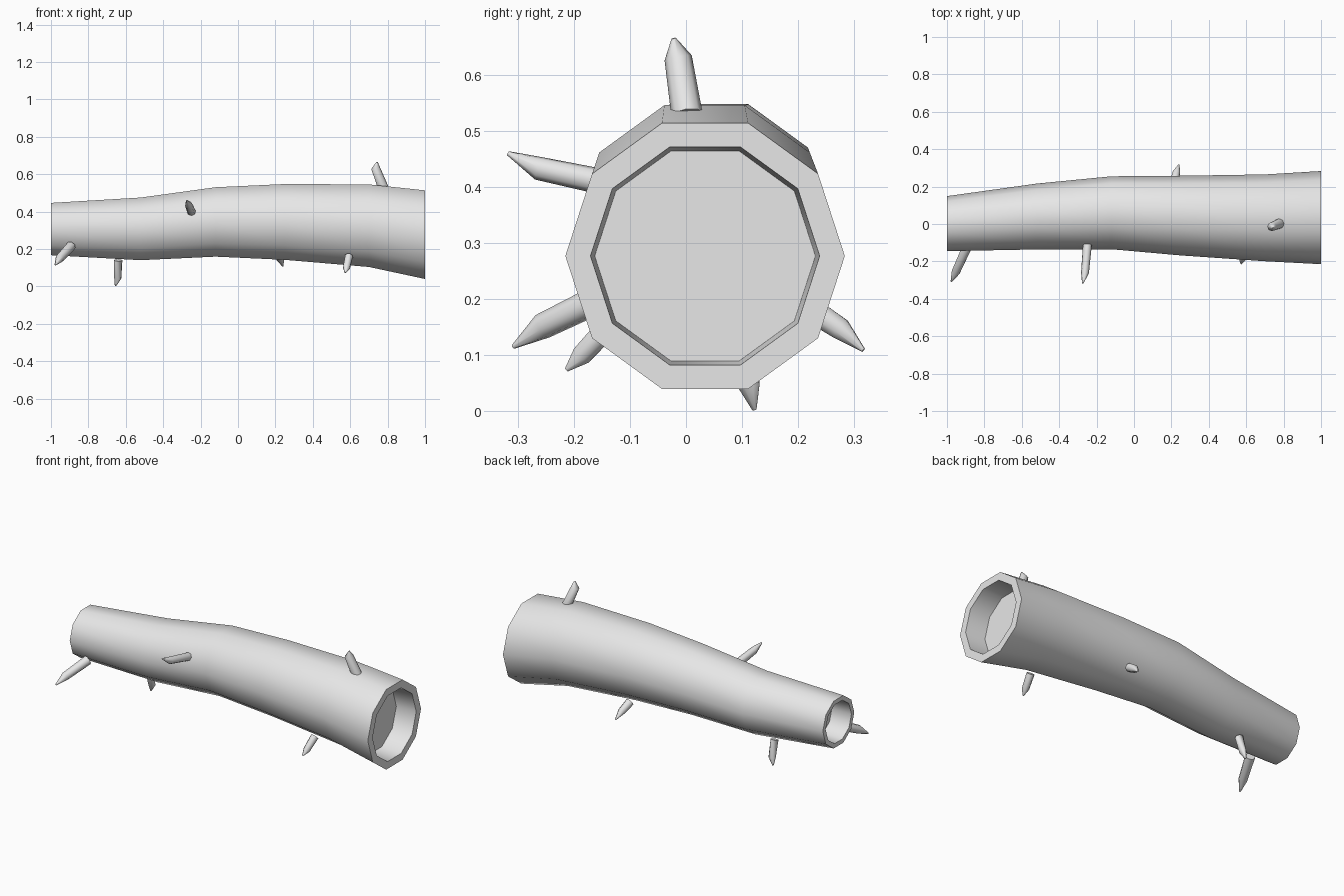
import bpy
import bmesh
from math import cos, sin, pi, radians
from mathutils import Vector

cube = bpy.data.objects.get("Cube")
if cube:
    bpy.data.objects.remove(cube)

bark = bpy.data.materials.new("pale grey")
bark.use_nodes = True
GREY = (0.8, 0.8, 0.8, 1)
bark.diffuse_color = GREY
bark.node_tree.nodes["Principled BSDF"].inputs["Base Color"].default_value = GREY


def loft(name, rings, smooth_angle):
    """Skin a list of vertex-position rings and close both ends."""
    bm = bmesh.new()
    loops = [[bm.verts.new(p) for p in ring] for ring in rings]
    for a, b in zip(loops, loops[1:]):
        n = len(a)
        for i in range(n):
            j = (i + 1) % n
            bm.faces.new((a[i], a[j], b[j], b[i]))
    bm.faces.new(loops[0])
    bm.faces.new(loops[-1])
    bmesh.ops.remove_doubles(bm, verts=bm.verts, dist=0.0001)
    bmesh.ops.recalc_face_normals(bm, faces=bm.faces)
    mesh = bpy.data.meshes.new(name)
    bm.to_mesh(mesh)
    bm.free()
    mesh.materials.append(bark)
    obj = bpy.data.objects.new(name, mesh)
    bpy.context.collection.objects.link(obj)
    bpy.ops.object.select_all(action='DESELECT')
    obj.select_set(True)
    bpy.context.view_layer.objects.active = obj
    bpy.ops.object.shade_smooth_by_angle(angle=radians(smooth_angle))
    return obj


def log_ring(x, y, z, r, sides=10):
    return [Vector((x, y + r * cos(2 * pi * i / sides), z + r * sin(2 * pi * i / sides)))
            for i in range(sides)]


# Log: x, centre y, centre z, radius along the trunk
stations = [(-1, 0.002, 0.307, 0.147), (-0.52, 0.04, 0.308, 0.176),
            (-0.12, 0.06, 0.345, 0.195), (0.25, 0.045, 0.345, 0.213),
            (0.7, 0.033, 0.325, 0.232), (1, 0.034, 0.277, 0.249)]
depth = 0.125


def recess(station, direction):
    # Rim and slightly tapered hollow at one end
    x, y, z, r = station
    return [log_ring(x, y, z, r * 0.82),
            log_ring(x + direction * depth, y, z, r * 0.79)]


rings = recess(stations[0], 1)[::-1]
rings += [log_ring(*s) for s in stations]
rings += recess(stations[-1], -1)
loft("hollow_log", rings, 40)


# Broken twigs: base, bend and tip points, with radius
def twig(name, base, bend, tip, radius, sides=8):
    base, bend, tip = Vector(base), Vector(bend), Vector(tip)
    root = base - (bend - base) * 0.12
    d1 = (bend - base).normalized()
    d2 = (tip - bend).normalized()
    rings = []
    for centre, axis, r in ((root, d1, radius), (bend, d1 + d2, radius * 0.88)):
        turn = Vector((0, 0, 1)).rotation_difference(axis)
        rings.append([centre + turn @ Vector((r * cos(2 * pi * i / sides),
                                              r * sin(2 * pi * i / sides), 0))
                      for i in range(sides)])
    # Narrow blunt point
    turn = Vector((0, 0, 1)).rotation_difference(d2)
    rings.append([tip + turn @ Vector((0.004 * cos(2 * pi * i / sides),
                                       0.004 * sin(2 * pi * i / sides), 0))
                  for i in range(sides)])
    loft(name, rings, 50)


twig("top_twig", (0.772, 0, 0.54), (0.737, -0.014, 0.63), (0.744, -0.022, 0.665), 0.028)
twig("front_middle_twig", (-0.25, -0.12, 0.403), (-0.262, -0.262, 0.433),
     (-0.274, -0.317, 0.46), 0.024)
twig("front_end_twig", (-0.9, -0.14, 0.208), (-0.952, -0.255, 0.152),
     (-0.977, -0.308, 0.115), 0.027)
twig("bottom_twig", (-0.641, 0.09, 0.13), (-0.643, 0.113, 0.045),
     (-0.655, 0.122, 0.003), 0.023)
twig("back_twig", (0.215, 0.225, 0.18), (0.227, 0.275, 0.147),
     (0.24, 0.316, 0.109), 0.024)
twig("front_low_twig", (0.592, -0.135, 0.155), (0.58, -0.186, 0.1),
     (0.573, -0.213, 0.074), 0.022)
